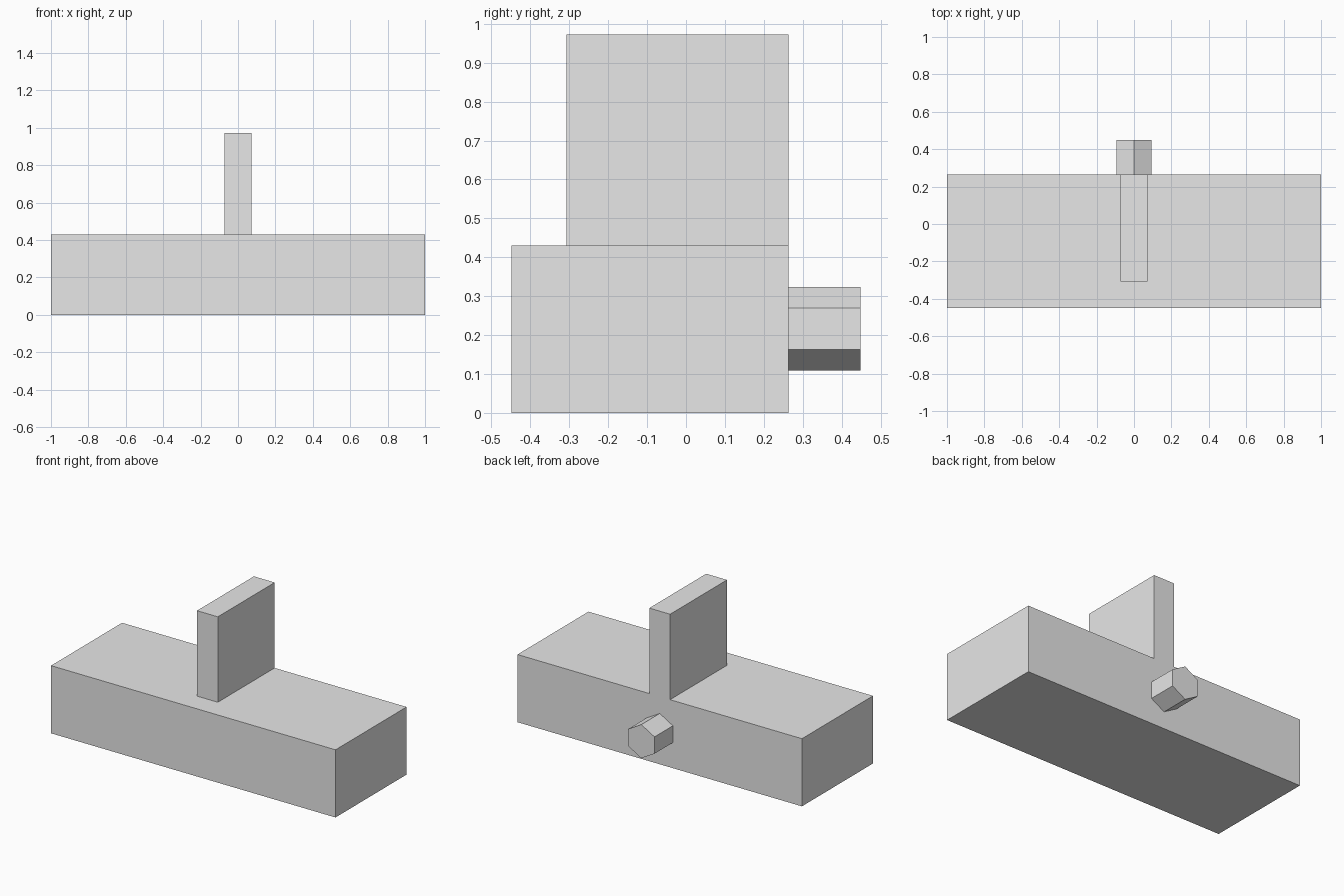
import bpy
import math

cube = bpy.data.objects.get("Cube")
if cube:
    bpy.data.objects.remove(cube, do_unlink=True)

# Single plain grey material
grey = bpy.data.materials.new("light grey")
grey.use_nodes = True
colour = (0.8, 0.8, 0.8, 1)
grey.diffuse_color = colour
for node in grey.node_tree.nodes:
    if node.type == "BSDF_PRINCIPLED":
        node.inputs["Base Color"].default_value = colour


def finish(name):
    obj = bpy.context.object
    obj.name = obj.data.name = name
    bpy.ops.object.transform_apply(location=False, rotation=True, scale=True)
    obj.data.materials.append(grey)
    return obj


def box(name, low, high):
    centre = [(a + b) / 2 for a, b in zip(low, high)]
    bpy.ops.mesh.primitive_cube_add(size=1, location=centre)
    bpy.context.object.scale = [b - a for a, b in zip(low, high)]
    return finish(name)


BACK = 0.264  # shared rear plane of base and fin

# Wide base block
box("base_block", (-1, -0.449, 0), (1, BACK, 0.43))

# Thin upright fin, flush with the back
box("upright_fin", (-0.073, -0.307, 0.43), (0.073, BACK, 0.973))

# Hexagonal peg on the back, one corner pointing up
length = 0.449 - BACK
bpy.ops.mesh.primitive_cylinder_add(
    vertices=6, radius=0.107, depth=length,
    location=(0, BACK + length / 2, 0.216),
    rotation=(math.pi / 2, 0, 0))
finish("hexagonal_peg")
